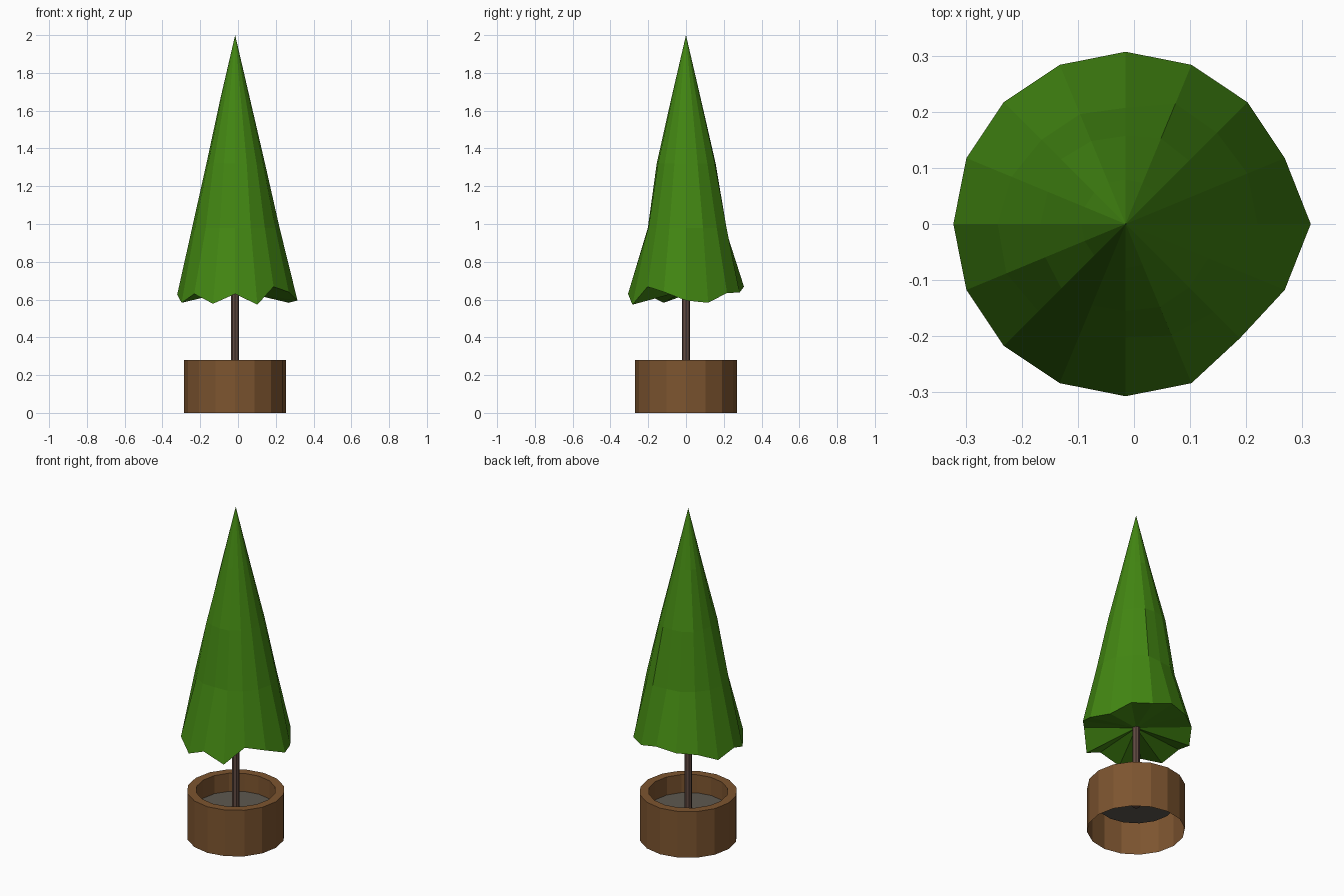
import bpy, math

if "Cube" in bpy.data.objects:
    bpy.data.objects.remove(bpy.data.objects["Cube"])

CX = -0.015   # shared vertical axis of pot, trunk and foliage
N = 16


def material(name, rgb):
    m = bpy.data.materials.new(name)
    m.diffuse_color = (*rgb, 1)
    m.use_nodes = True
    m.node_tree.nodes["Principled BSDF"].inputs["Base Color"].default_value = m.diffuse_color
    return m


green = material("leaf green", (0.055, 0.24, 0.006))
brown = material("pot brown", (0.205, 0.09, 0.029))
bark = material("bark brown", (0.12, 0.07, 0.055))
earth = material("soil grey", (0.11, 0.098, 0.08))


def lathe(name, rings, sides, mat, bottom=None, top=None):
    """Flat-faced surface through rings; each ring is (radii, heights), one value per side.
    bottom / top are the heights of optional closing points on the axis."""
    verts, faces = [], []
    for radii, heights in rings:
        for i in range(sides):
            r = radii[i] if isinstance(radii, list) else radii
            z = heights[i] if isinstance(heights, list) else heights
            a = 2 * math.pi * i / sides
            verts.append((CX + r * math.cos(a), r * math.sin(a), z))
    for k in range(len(rings) - 1):
        for i in range(sides):
            j = (i + 1) % sides
            a, b = k * sides, (k + 1) * sides
            faces.append((a + i, a + j, b + j, b + i))
    last = (len(rings) - 1) * sides
    if bottom is not None:
        verts.append((CX, 0, bottom))
        faces += [(len(verts) - 1, (i + 1) % sides, i) for i in range(sides)]
    if top is not None:
        verts.append((CX, 0, top))
        faces += [(last + i, last + (i + 1) % sides, len(verts) - 1) for i in range(sides)]
    me = bpy.data.meshes.new(name)
    me.from_pydata(verts, [], faces)
    me.materials.append(mat)
    ob = bpy.data.objects.new(name, me)
    bpy.context.collection.objects.link(ob)
    return ob


# Pot: outer wall open at the bottom, flat rim, inner wall down to the soil
lathe("pot", [(0.27, 0), (0.27, 0.28), (0.22, 0.28), (0.22, 0.17)], N, brown)

# Soil disc
lathe("soil", [(0.22, 0.17)], N, earth, top=0.17)

# Trunk
lathe("trunk", [(0.021, 0.15), (0.021, 0.68)], 8, bark, bottom=0.15, top=0.68)

# Foliage: tall cone with a ragged hem and slightly uneven tiers
hem_z = [0.595, 0.583, 0.635, 0.637, 0.668, 0.65, 0.64, 0.59,
         0.626, 0.583, 0.63, 0.578, 0.63, 0.573, 0.668, 0.64]
hem_r = [0.33] + [0.307] * 13 + [0.288, 0.307]
mid_r = [0.235, 0.235, 0.23, 0.232, 0.207, 0.212, 0.212, 0.22,
         0.228, 0.23, 0.22, 0.215, 0.202, 0.215, 0.222, 0.23]
high_r = [0.158, 0.16, 0.16, 0.165, 0.157, 0.16, 0.163, 0.15,
          0.152, 0.155, 0.162, 0.157, 0.155, 0.16, 0.16, 0.16]
lathe("foliage", [(hem_r, hem_z), (mid_r, 0.98), (high_r, 1.32), (0.079, 1.66)],
      N, green, bottom=0.65, top=2.0)
